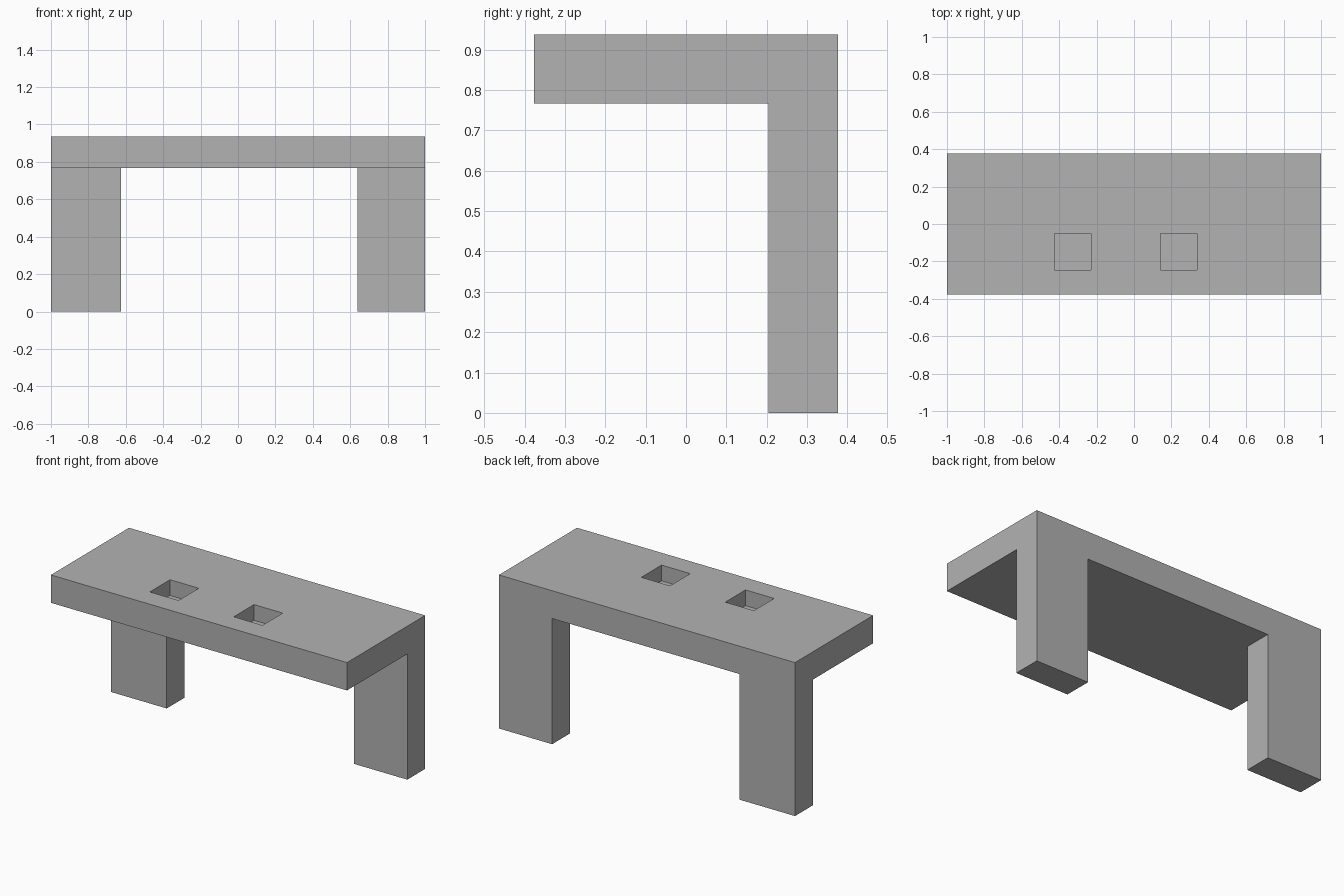
import bpy
import bmesh

default = bpy.data.objects.get("Cube")
if default:
    bpy.data.objects.remove(default, do_unlink=True)

# Key dimensions
HALF_DEPTH = 0.377
TOP, UNDERSIDE = 0.937, 0.767
LEG_FRONT = 0.205
POCKET_FLOOR = TOP - 0.096

grey = bpy.data.materials.new("plain grey")
grey.use_nodes = True
colour = (0.448, 0.448, 0.448, 1)
grey.diffuse_color = colour
grey.node_tree.nodes["Principled BSDF"].inputs["Base Color"].default_value = colour


def prism(name, profile, x0, x1):
    """Extrude a closed (y, z) profile from x0 to x1."""
    bm = bmesh.new()
    face = bm.faces.new([bm.verts.new((x0, y, z)) for y, z in profile])
    new = bmesh.ops.extrude_face_region(bm, geom=[face])["geom"]
    verts = [v for v in new if isinstance(v, bmesh.types.BMVert)]
    bmesh.ops.translate(bm, verts=verts, vec=(x1 - x0, 0, 0))
    bmesh.ops.recalc_face_normals(bm, faces=bm.faces)
    mesh = bpy.data.meshes.new(name)
    bm.to_mesh(mesh)
    bm.free()
    mesh.materials.append(grey)
    obj = bpy.data.objects.new(name, mesh)
    bpy.context.collection.objects.link(obj)
    return obj


def box(name, x0, x1, y0, y1, z0, z1):
    return prism(name, [(y0, z0), (y1, z0), (y1, z1), (y0, z1)], x0, x1)


def cut(target, cutter):
    """Subtract the cutter, apply the cut and discard the cutter."""
    cutter.hide_render = True
    mod = target.modifiers.new("cut", "BOOLEAN")
    mod.operation = "DIFFERENCE"
    mod.solver = "EXACT"
    mod.object = cutter
    bpy.context.view_layer.objects.active = target
    bpy.ops.object.modifier_apply(modifier=mod.name)
    bpy.data.objects.remove(cutter, do_unlink=True)


# Slab and back wall as one L-shaped solid
bench = prism("bench_top_and_legs", [
    (-HALF_DEPTH, UNDERSIDE), (LEG_FRONT, UNDERSIDE), (LEG_FRONT, 0),
    (HALF_DEPTH, 0), (HALF_DEPTH, TOP), (-HALF_DEPTH, TOP)], -1, 1)

# Opening that leaves two back legs, the right one slightly wider
cut(bench, box("leg_opening", -0.625, 0.64, 0, 1, -1, UNDERSIDE))

# Two square pockets in the top
for x in (-0.327, 0.24):
    cut(bench, box("pocket", x - 0.097, x + 0.097, -0.245, -0.05, POCKET_FLOOR, 1.2))
